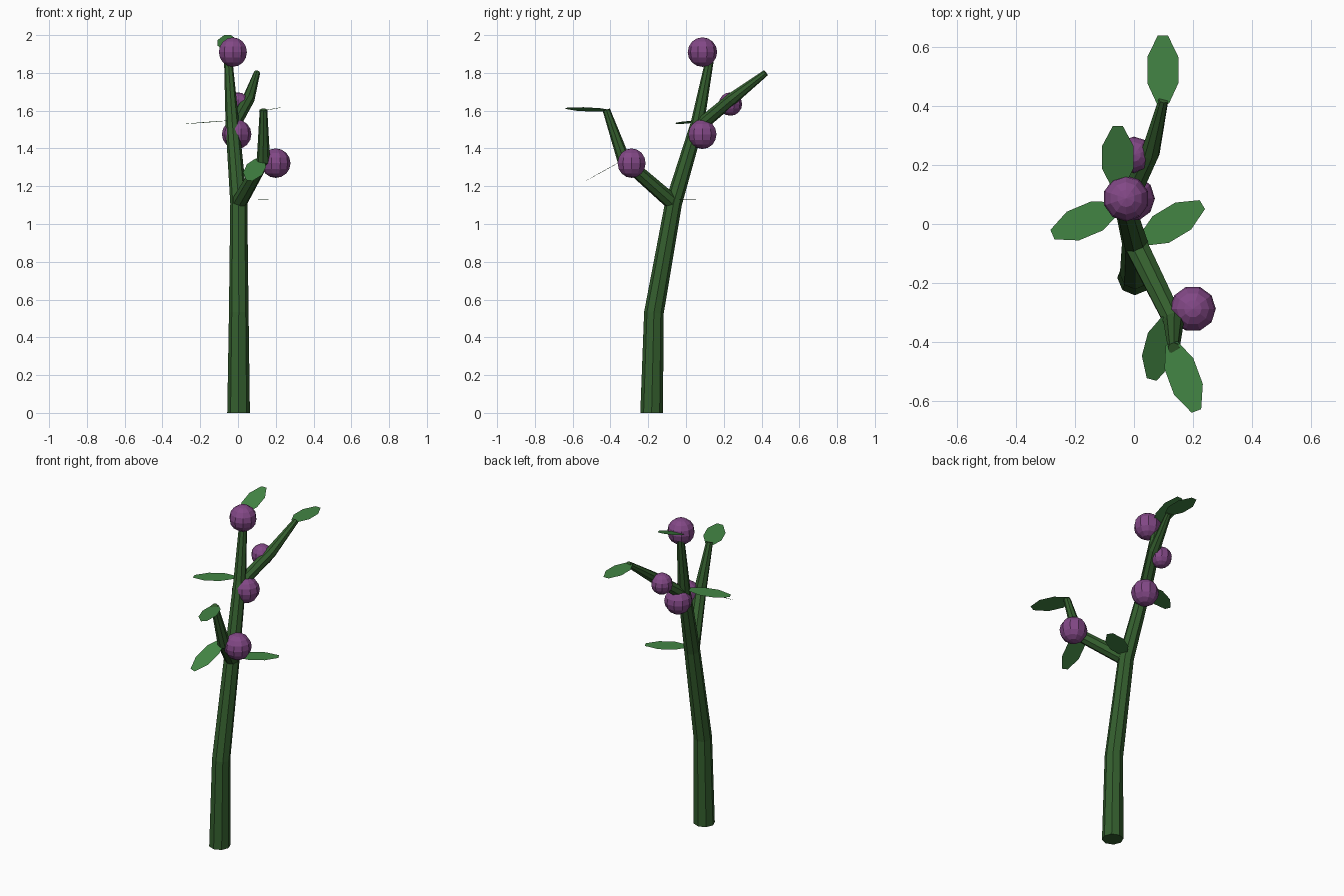
import bpy, bmesh, math
from mathutils import Vector, Matrix

if "Cube" in bpy.data.objects:
    bpy.data.objects.remove(bpy.data.objects["Cube"])


def material(name, rgb):
    m = bpy.data.materials.new(name)
    m.diffuse_color = (*rgb, 1)
    m.use_nodes = True
    m.node_tree.nodes["Principled BSDF"].inputs["Base Color"].default_value = m.diffuse_color
    return m


STEM = material("stem dark green", (0.034, 0.112, 0.027))
LEAF = material("leaf green", (0.056, 0.235, 0.058))
FRUIT = material("berry purple", (0.225, 0.065, 0.24))


def finish(bm, name, mat):
    mesh = bpy.data.meshes.new(name)
    bm.to_mesh(mesh)
    bm.free()
    mesh.materials.append(mat)
    ob = bpy.data.objects.new(name, mesh)
    bpy.context.collection.objects.link(ob)
    return ob


def tube(name, path, sides=8):
    """Tapered faceted tube through (x, y, z, radius) points."""
    pts = [Vector(p[:3]) for p in path]
    bm = bmesh.new()
    rings = []
    for i, p in enumerate(pts):
        d = (pts[min(i + 1, len(pts) - 1)] - p).normalized()
        if i:
            d = (d + (p - pts[i - 1]).normalized()).normalized()
        if p.z == 0:
            d = Vector((0, 0, 1))          # flat foot on the ground
        q = Vector((0, 0, 1)).rotation_difference(d)
        ring = []
        for k in range(sides):
            a = 2 * math.pi * k / sides
            ring.append(bm.verts.new(p + q @ Vector((math.cos(a), math.sin(a), 0)) * path[i][3]))
        rings.append(ring)
    for a, b in zip(rings, rings[1:]):
        for k in range(sides):
            n = (k + 1) % sides
            bm.faces.new((a[k], a[n], b[n], b[k]))
    bm.faces.new(rings[0][::-1])
    bm.faces.new(rings[-1])
    return finish(bm, name, STEM)


def leaf(name, base, tip, roll=0.0, width=0.106):
    """Flat eight-sided blade; roll is the rise of its right-hand edge."""
    base, tip = Vector(base), Vector(tip)
    axis = tip - base
    side = axis.cross(Vector((0, 0, 1))).normalized()
    side = (side + Vector((0, 0, roll))).normalized() * width / 2
    profile = [(0, 0.4), (0.3, 1), (0.68, 1), (1, 0.33)]
    outline = [base + axis * t - side * w for t, w in profile[::-1]]
    outline += [base + axis * t + side * w for t, w in profile]
    bm = bmesh.new()
    bm.faces.new([bm.verts.new(v) for v in outline])
    bm.normal_update()
    for f in bm.faces:
        if f.normal.z < 0:
            f.normal_flip()
    return finish(bm, name, LEAF)


def berry(name, centre, r, turn):
    bm = bmesh.new()
    bmesh.ops.create_uvsphere(bm, u_segments=10, v_segments=8, radius=r,
                              matrix=Matrix.Translation(centre) @ Matrix.Rotation(math.radians(turn), 4, 'Z'))
    return finish(bm, name, FRUIT)


# Main stem and the two side branches
tube("main_stem", [(0.003, -0.182, 0, 0.06), (0.004, -0.17, 0.53, 0.052), (0.004, -0.066, 1.11, 0.045),
                   (-0.03, 0.06, 1.53, 0.036), (-0.055, 0.135, 1.92, 0.02)])
tube("front_branch", [(0.004, -0.066, 1.11, 0.042), (0.135, -0.33, 1.34, 0.036), (0.135, -0.422, 1.605, 0.02)])
tube("back_branch", [(-0.03, 0.06, 1.51, 0.036), (0.055, 0.24, 1.66, 0.033), (0.1, 0.422, 1.80, 0.017)])

# Leaves
leaf("top_leaf", (-0.055, 0.125, 1.92), (-0.055, 0.332, 2.0))
leaf("back_branch_leaf", (0.098, 0.41, 1.80), (0.098, 0.64, 1.80))
leaf("front_branch_leaf", (0.127, -0.405, 1.60), (0.212, -0.635, 1.613), roll=-0.18)
leaf("front_elbow_leaf", (0.115, -0.32, 1.345), (0.06, -0.528, 1.23), roll=0.12)
leaf("right_stem_leaf", (0.03, -0.055, 1.13), (0.232, 0.066, 1.132))
leaf("left_stem_leaf", (-0.06, 0.055, 1.547), (-0.277, -0.036, 1.53))

# Berries
berry("top_berry", (-0.027, 0.087, 1.91), 0.078, 0)
berry("middle_berry", (-0.007, 0.087, 1.475), 0.078, 18)
berry("front_berry", (0.2, -0.288, 1.322), 0.078, 18)
berry("back_berry", (0.0, 0.235, 1.635), 0.062, 0)
